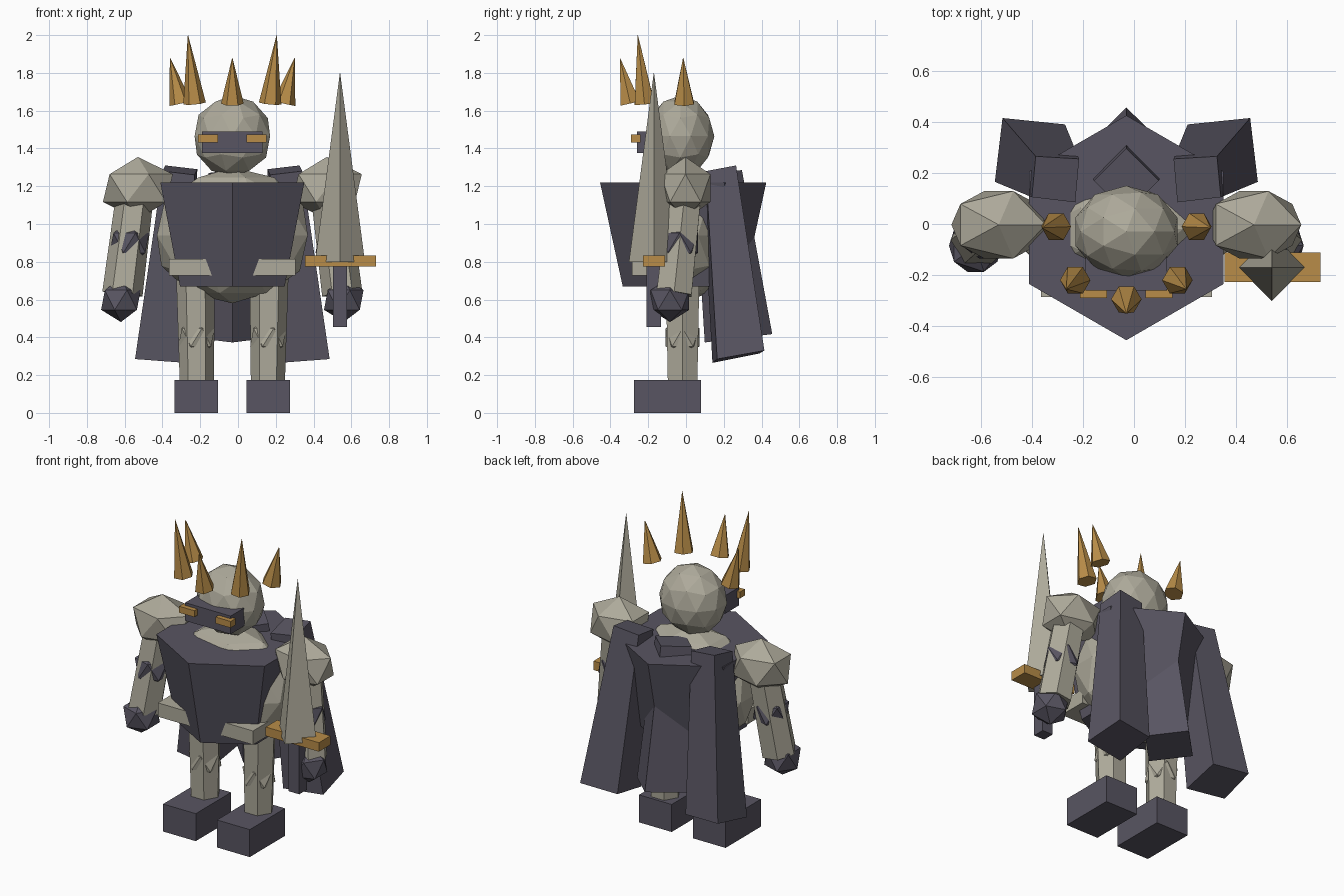
import bpy
import math
from mathutils import Vector

if "Cube" in bpy.data.objects:
    bpy.data.objects.remove(bpy.data.objects["Cube"])

CX = -0.03  # body centre line


def material(name, colour):
    m = bpy.data.materials.new(name)
    m.diffuse_color = (*colour, 1.0)
    m.use_nodes = True
    m.node_tree.nodes["Principled BSDF"].inputs["Base Color"].default_value = m.diffuse_color
    return m


STEEL = material("pale_steel", (0.42, 0.40, 0.325))
DARK = material("dark_slate", (0.099, 0.091, 0.122))
GOLD = material("gold", (0.48, 0.265, 0.065))


def loft(name, lower, upper, mat):
    """Solid between two rings with equal point counts, counter-clockwise from above."""
    n = len(lower)
    faces = [(i, (i + 1) % n, n + (i + 1) % n, n + i) for i in range(n)]
    faces += [tuple(reversed(range(n))), tuple(range(n, 2 * n))]
    me = bpy.data.meshes.new(name)
    me.from_pydata([tuple(p) for p in list(lower) + list(upper)], [], faces)
    me.materials.append(mat)
    ob = bpy.data.objects.new(name, me)
    bpy.context.collection.objects.link(ob)
    return ob


def frustum(name, a, b, ra, rb, sides, mat, phase=0.0):
    """Tapered prism along the axis a (bottom) to b (top)."""
    a, b = Vector(a), Vector(b)
    turn = Vector((0, 0, 1)).rotation_difference(b - a)

    def ring(c, r):
        angles = [phase + math.tau * i / sides for i in range(sides)]
        return [c + turn @ Vector((r * math.cos(t), r * math.sin(t), 0)) for t in angles]
    return loft(name, ring(a, ra), ring(b, rb), mat)


def box(name, x, y, z, mat):
    corners = [(x[0], y[0]), (x[1], y[0]), (x[1], y[1]), (x[0], y[1])]
    return loft(name, [(*c, z[0]) for c in corners], [(*c, z[1]) for c in corners], mat)


def ball(name, centre, radii, mat, level=1):
    bpy.ops.mesh.primitive_ico_sphere_add(subdivisions=level, radius=1, location=centre)
    ob = bpy.context.object
    ob.name = name
    ob.scale = radii
    ob.data.materials.append(mat)
    return ob


# Head, visor and eyes
ball("head", (CX, -0.03, 1.465), (0.21, 0.18, 0.215), STEEL, 2)
box("visor", (-0.19, 0.13), (-0.26, -0.12), (1.375, 1.49), DARK)
for side, s in (("left", -1), ("right", 1)):
    x = CX + s * 0.128
    box(side + "_eye", (x - 0.053, x + 0.053), (-0.29, -0.24), (1.432, 1.473), GOLD)

# Torso and flared breastplate
ball("torso", (CX, -0.02, 0.94), (0.42, 0.27, 0.36), STEEL, 2)
frustum("breastplate", (CX, -0.015, 0.67), (CX, -0.015, 1.22), 0.32, 0.44, 6, DARK, math.pi / 2)

# Floating crown: spikes fan outwards over the front half
for i, (dx, y, tx, ty, top) in enumerate((
        (-0.275, -0.01, -0.33, -0.015, 1.88),
        (-0.20, -0.22, -0.235, -0.255, 2.0),
        (0.0, -0.295, 0.0, -0.35, 1.88),
        (0.20, -0.22, 0.235, -0.255, 2.0),
        (0.275, -0.01, 0.33, -0.015, 1.88))):
    frustum(f"crown_spike_{i + 1}", (CX + dx, y, 1.638), (CX + tx, ty, top), 0.06, 0.0008, 6, GOLD)

# Paired limbs and armour
for side, s in (("left", -1), ("right", 1)):
    def X(d):
        return CX + s * d

    ball(side + "_shoulder", (X(0.50), -0.003, 1.19), (0.207, 0.155, 0.165), STEEL)
    frustum(side + "_arm", (X(0.582), -0.063, 0.63), (X(0.52), -0.01, 1.12), 0.107, 0.10, 6, STEEL)
    ball(side + "_elbow", (X(0.545), -0.035, 0.90), (0.117, 0.117, 0.117), DARK)
    ball(side + "_hand", (X(0.59), -0.085, 0.598), (0.117, 0.12, 0.117), DARK)
    frustum(side + "_leg", (X(0.188), -0.018, 0.15), (X(0.195), -0.018, 0.75), 0.09, 0.103, 6, STEEL)
    ball(side + "_knee", (X(0.19), -0.018, 0.40), (0.107, 0.105, 0.107), STEEL)
    box(side + "_boot", (X(0.19) - 0.115, X(0.19) + 0.115), (-0.275, 0.08), (0, 0.175), DARK)

    # Hip guard, narrower at the top
    def guard(inner, outer, z):
        pts = [(X(inner), -0.285), (X(outer), -0.285), (X(outer), -0.10), (X(inner), -0.10)]
        pts = pts if s > 0 else pts[::-1]
        return [(*p, z) for p in pts]
    loft(side + "_hip_guard", guard(0.10, 0.335, 0.727), guard(0.135, 0.335, 0.815), STEEL)

    # Outer cape panel, leaning out and back
    low = [(0.25, 0.14, 0.265), (0.515, 0.165, 0.285), (0.485, 0.415, 0.33), (0.24, 0.39, 0.315)]
    high = [(0.20, 0.085, 1.26), (0.37, 0.105, 1.28), (0.355, 0.265, 1.31), (0.185, 0.255, 1.29)]
    if s < 0:
        low, high = low[::-1], high[::-1]
    loft(side + "_cape_panel", [(X(d), y, z) for d, y, z in low],
         [(X(d), y, z) for d, y, z in high], DARK)

# Central cape panel, diamond in section
frustum("centre_cape_panel", (CX, 0.278, 0.395), (CX, 0.17, 1.27), 0.18, 0.127, 4, DARK)

# Sword
frustum("sword_blade", (0.54, -0.17, 0.80), (0.54, -0.17, 1.80), 0.132, 0.0008, 4, STEEL)
box("sword_guard", (0.355, 0.73), (-0.228, -0.112), (0.775, 0.832), GOLD)
box("sword_grip", (0.503, 0.577), (-0.208, -0.132), (0.455, 0.80), DARK)
